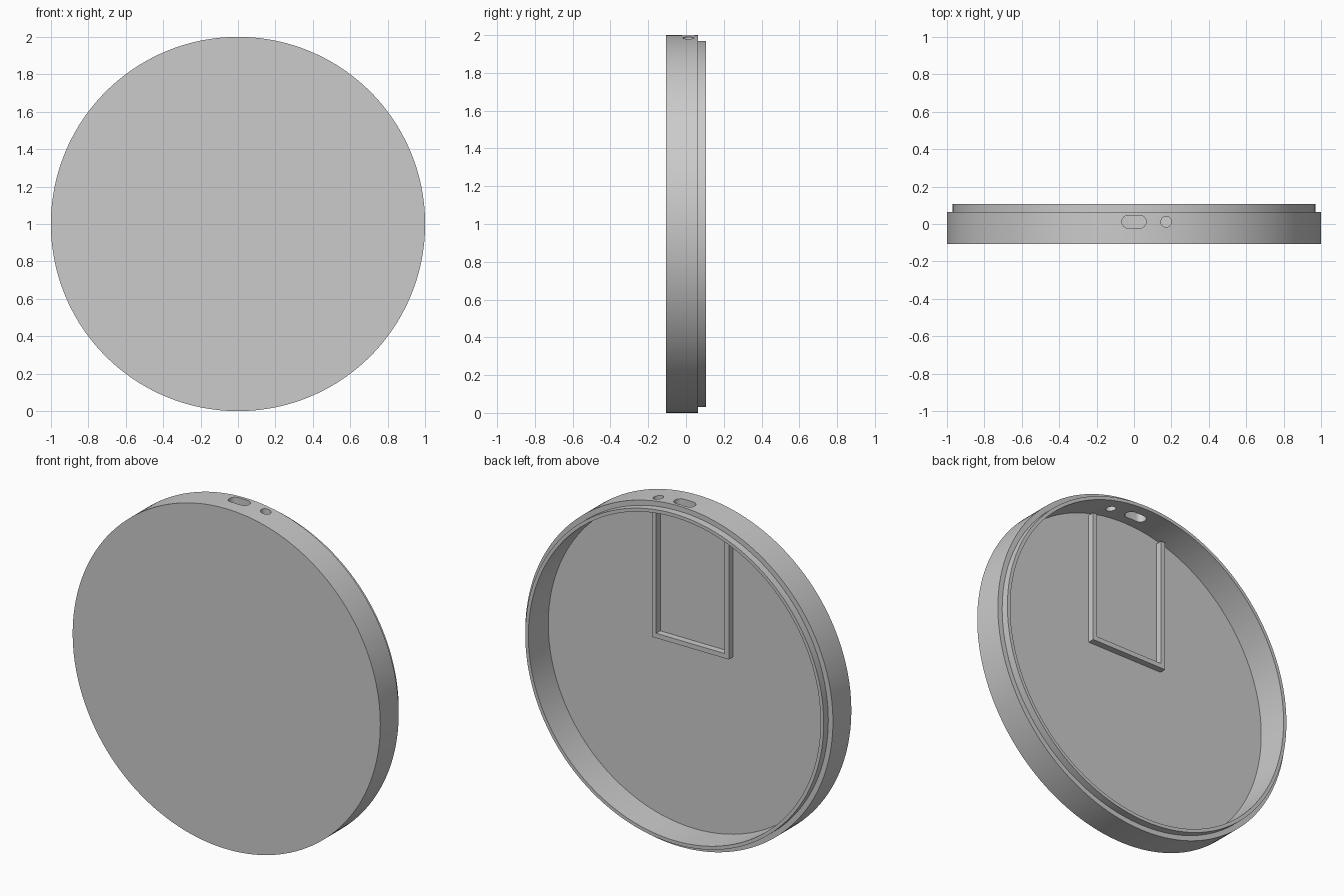
import bpy, bmesh, math

cube = bpy.data.objects.get("Cube")
if cube:
    bpy.data.objects.remove(cube, do_unlink=True)

SEGMENTS = 160
FRONT, BACK, STEP, FLOOR = -0.107, 0.107, 0.064, -0.078
R_OUT, R_LIP, R_IN = 1.0, 0.97, 0.95

grey = bpy.data.materials.new("plain grey")
grey.use_nodes = True
grey.diffuse_color = (0.6, 0.6, 0.6, 1)
grey.node_tree.nodes["Principled BSDF"].inputs["Base Color"].default_value = (0.6, 0.6, 0.6, 1)


def make_object(name, bm):
    bmesh.ops.recalc_face_normals(bm, faces=bm.faces)
    mesh = bpy.data.meshes.new(name)
    bm.to_mesh(mesh)
    bm.free()
    mesh.materials.append(grey)
    obj = bpy.data.objects.new(name, mesh)
    bpy.context.collection.objects.link(obj)
    return obj


def loft(name, loops):
    """Skin a row of equal vertex loops and cap both ends."""
    bm = bmesh.new()
    rings = [[bm.verts.new(p) for p in loop] for loop in loops]
    n = len(rings[0])
    for a, b in zip(rings, rings[1:]):
        for i in range(n):
            j = (i + 1) % n
            bm.faces.new((a[i], a[j], b[j], b[i]))
    bm.faces.new(rings[0])
    bm.faces.new(rings[-1])
    return make_object(name, bm)


def circle(radius, y):
    angles = [2 * math.pi * i / SEGMENTS for i in range(SEGMENTS)]
    return [(radius * math.cos(a), y, 1 + radius * math.sin(a)) for a in angles]


def capsule(x, y, half_straight, radius, z):
    """Rounded slot outline; a zero straight part still gives a round hole."""
    points = []
    for side in (1, -1):
        for i in range(17):
            a = math.pi * (i / 16 - 0.5)
            points.append((x + side * (half_straight + radius * math.cos(a)),
                           y + side * radius * math.sin(a), z))
    return points


def box(name, low, high):
    bm = bmesh.new()
    bmesh.ops.create_cube(bm, size=1)
    for v in bm.verts:
        v.co = [lo if c < 0 else hi for c, lo, hi in zip(v.co, low, high)]
    return make_object(name, bm)


# Round open-backed shell with a stepped lip
profile = [(R_OUT, FRONT), (R_OUT, STEP), (R_LIP, STEP),
           (R_LIP, BACK), (R_IN, BACK), (R_IN, FLOOR)]
shell = loft("round_shell", [circle(r, y) for r, y in profile])

# Slot and round hole through the top wall
for name, x, straight, radius in (("slot_cutter", 0, 0.031, 0.034),
                                  ("hole_cutter", 0.172, 0.0005, 0.028)):
    cutter = loft(name, [capsule(x, 0.012, straight, radius, z) for z in (1.8, 2.1)])
    cutter.hide_render = True
    cut = shell.modifiers.new(name, 'BOOLEAN')
    cut.operation = 'DIFFERENCE'
    cut.solver = 'EXACT'
    cut.object = cutter
    bpy.context.view_layer.objects.active = shell
    bpy.ops.object.modifier_apply(modifier=cut.name)
    bpy.data.objects.remove(cutter, do_unlink=True)

bpy.ops.object.select_all(action='DESELECT')
shell.select_set(True)
bpy.context.view_layer.objects.active = shell
bpy.ops.object.shade_smooth_by_angle(angle=math.radians(30))

# Three-sided holder frame on the inner floor
HALF, BAR, RAIL_BACK = 0.25, 0.028, -0.04
BOTTOM, TOP = 1.125, 1.905
for name, x in (("left_rail", HALF - BAR), ("right_rail", -HALF)):
    box(name, (x, FLOOR, BOTTOM), (x + BAR, RAIL_BACK, TOP))
box("bottom_rail", (BAR - HALF, FLOOR, BOTTOM), (HALF - BAR, RAIL_BACK, BOTTOM + BAR))
